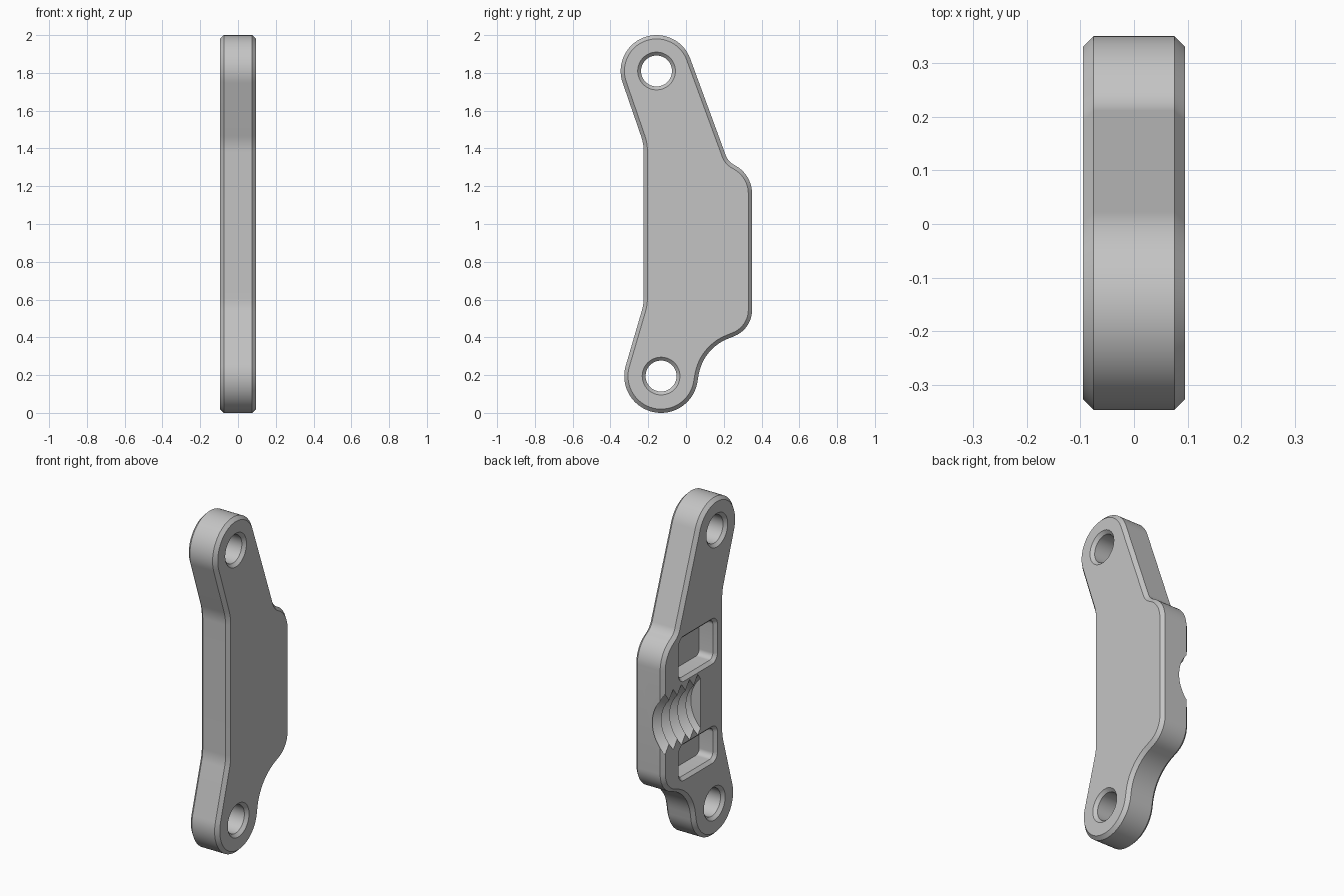
import bpy, bmesh
from math import pi, tau, sin, cos, tan, acos, atan2
from mathutils import Vector

cube = bpy.data.objects.get("Cube")
if cube:
    bpy.data.objects.remove(cube, do_unlink=True)

metal = bpy.data.materials.new("bare_grey_metal")
metal.use_nodes = True
colour = (0.55, 0.55, 0.55, 1)
metal.diffuse_color = colour
metal.node_tree.nodes["Principled BSDF"].inputs["Base Color"].default_value = colour


# ---- 2D profile helpers (side plane: y, z) ----
def arc(centre, r, start, end, steps):
    return [centre + r * Vector((cos(a), sin(a)))
            for a in (start + (end - start) * i / steps for i in range(steps + 1))]


def fillet(before, corner, after, r, steps=10):
    d1, d2 = (before - corner).normalized(), (after - corner).normalized()
    half = d1.angle(d2) / 2
    centre = corner + (d1 + d2).normalized() * r / sin(half)
    p, q = (corner + d * r / tan(half) - centre for d in (d1, d2))
    start = atan2(p.y, p.x)
    turn = (atan2(q.y, q.x) - start + pi) % tau - pi
    return arc(centre, r, start, start + turn, steps)


def rounded(corners):
    pts = []
    for i, (p, r) in enumerate(corners):
        pts += fillet(corners[i - 1][0], p, corners[(i + 1) % len(corners)][0], r)
    return pts


def eye(before, centre, r, after):
    """Arc of an end lug, tangent to lines from both neighbouring corners."""
    u, v = before - centre, after - centre
    start = atan2(u.y, u.x) + acos(r / u.length)
    end = atan2(v.y, v.x) - acos(r / v.length)
    return arc(centre, r, start, start + (end - start) % tau, 40)


def inset(pts, d):
    out = []
    for i, p in enumerate(pts):
        e1 = (p - pts[i - 1]).normalized()
        e2 = (pts[(i + 1) % len(pts)] - p).normalized()
        n = Vector((-e1.y - e2.y, e1.x + e2.x)).normalized()
        out.append(p + n * d / max(0.5, n.dot(Vector((-e1.y, e1.x)))))
    return out


# ---- solid helpers ----
def loft(name, rings):
    bm = bmesh.new()
    loops = [[bm.verts.new(p) for p in ring] for ring in rings]
    n = len(loops[0])
    for a, b in zip(loops, loops[1:]):
        for i in range(n):
            j = (i + 1) % n
            bm.faces.new((a[i], a[j], b[j], b[i]))
    bm.faces.new(loops[0])
    bm.faces.new(loops[-1])
    bmesh.ops.recalc_face_normals(bm, faces=bm.faces)
    mesh = bpy.data.meshes.new(name)
    bm.to_mesh(mesh)
    bm.free()
    mesh.materials.append(metal)
    obj = bpy.data.objects.new(name, mesh)
    bpy.context.collection.objects.link(obj)
    return obj


def across(pts, x):
    return [(x, p.x, p.y) for p in pts]


def cut(target, cutter):
    cutter.hide_render = True
    mod = target.modifiers.new(cutter.name, 'BOOLEAN')
    mod.operation, mod.solver, mod.object = 'DIFFERENCE', 'EXACT', cutter
    bpy.context.view_layer.objects.active = target
    bpy.ops.object.modifier_apply(modifier=mod.name)
    bpy.data.objects.remove(cutter, do_unlink=True)


# ---- plate outline ----
half, bevel = 0.095, 0.02
low_eye, top_eye = Vector((-0.132, 0.195)), Vector((-0.156, 1.81))
low_r, top_r = 0.195, 0.19
neck, hip = Vector((0.09, 0.34)), Vector((0.35, 0.444))
shoulder, notch = Vector((0.35, 1.258)), Vector((0.222, 1.332))
front_top, front_low = Vector((-0.224, 1.425)), Vector((-0.224, 0.575))

low_arc = eye(front_low, low_eye, low_r, neck)
top_arc = eye(notch, top_eye, top_r, front_top)
outline = (low_arc
           + fillet(low_arc[-1], neck, hip, 0.25)
           + fillet(neck, hip, shoulder, 0.15)
           + fillet(hip, shoulder, notch, 0.17)
           + fillet(shoulder, notch, top_arc[0], 0.09)
           + top_arc
           + fillet(top_arc[-1], front_top, front_low, 0.25)
           + fillet(front_top, front_low, low_arc[0], 0.25))
inner = inset(outline, bevel)
plate = loft("clamp_plate", [across(inner, -half), across(outline, bevel - half),
                             across(outline, half - bevel), across(inner, half)])

# ---- bolt holes with chamfered rims ----
for name, centre in (("low_hole", low_eye), ("top_hole", top_eye)):
    profile = ((-0.115, 0.12), (-0.077, 0.082), (0.077, 0.082), (0.115, 0.12))
    cut(plate, loft(name, [across(arc(centre, r, 0, tau, 48)[:-1], x) for x, r in profile]))

# ---- two chamfered pockets on the right side face ----
for name, low, high in (("low_pocket", 0.44, 0.66), ("top_pocket", 1.03, 1.30)):
    rim = rounded([(Vector(p), 0.05) for p in
                   ((-0.16, low), (0.205, low), (0.205, high), (-0.16, high))])
    cut(plate, loft(name, [across(inset(rim, d), x) for x, d in
                           ((-half - 0.02, -0.02), (-half + 0.018, 0.018), (0.013, 0.018))]))

# ---- threaded half-round groove opening at the back edge ----
axis = Vector((-0.235, 0.84))
thread = [(0, 0.203)] + [(0.025 + 0.0385 * k, 0.19 if k % 2 else 0.228) for k in range(10)]
cut(plate, loft("thread_groove", [[(p.x, y, p.y) for p in arc(axis, r, 0, tau, 80)[:-1]]
                                  for y, r in thread]))

bpy.ops.object.select_all(action='DESELECT')
plate.select_set(True)
bpy.context.view_layer.objects.active = plate
bpy.ops.object.shade_smooth_by_angle(angle=pi / 6)
